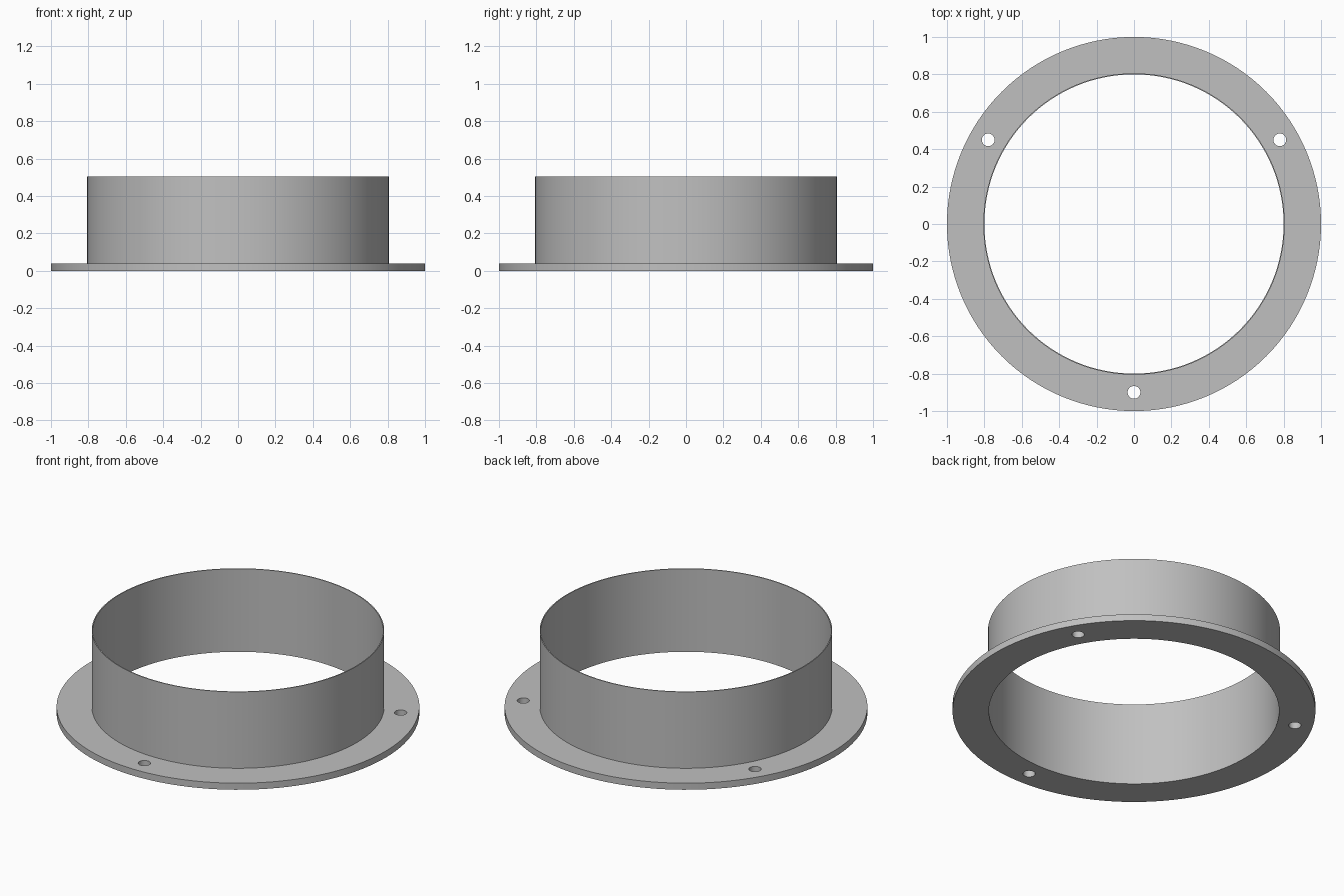
import bpy, bmesh, math
from mathutils import Matrix, Vector

cube = bpy.data.objects.get("Cube")
if cube:
    bpy.data.objects.remove(cube, do_unlink=True)

SEGMENTS = 128
OUTER, COLLAR, BORE = 1.0, 0.806, 0.8
FLANGE_H, TOTAL_H = 0.04, 0.505
HOLE_RING, HOLE_R = 0.9, 0.034

grey = bpy.data.materials.new("Plain grey")
grey.use_nodes = True
colour = (0.53, 0.53, 0.53, 1)
grey.diffuse_color = colour
grey.node_tree.nodes["Principled BSDF"].inputs["Base Color"].default_value = colour


def make_object(name, bm):
    bmesh.ops.recalc_face_normals(bm, faces=bm.faces)
    mesh = bpy.data.meshes.new(name)
    bm.to_mesh(mesh)
    bm.free()
    mesh.materials.append(grey)
    obj = bpy.data.objects.new(name, mesh)
    bpy.context.collection.objects.link(obj)
    return obj


# Flange and thin collar: one L-shaped section turned about z
section = [(BORE, 0), (OUTER, 0), (OUTER, FLANGE_H),
           (COLLAR, FLANGE_H), (COLLAR, TOTAL_H), (BORE, TOTAL_H)]
bm = bmesh.new()
verts = [bm.verts.new((r, 0, z)) for r, z in section]
edges = [bm.edges.new((v, verts[i - 1])) for i, v in enumerate(verts)]
bmesh.ops.spin(bm, geom=verts + edges, cent=(0, 0, 0), axis=(0, 0, 1),
               angle=math.tau, steps=SEGMENTS, use_merge=True)
bmesh.ops.remove_doubles(bm, verts=bm.verts, dist=0.0001)
flanged_collar = make_object("flanged_collar", bm)

# Three screw holes, evenly spaced, one at the front
bm = bmesh.new()
for i in range(3):
    a = math.radians(-90 + 120 * i)
    centre = Vector((math.cos(a), math.sin(a), 0)) * HOLE_RING
    bmesh.ops.create_cone(bm, cap_ends=True, segments=32, radius1=HOLE_R,
                          radius2=HOLE_R, depth=0.2,
                          matrix=Matrix.Translation(centre))
cutter = make_object("screw_hole_cutter", bm)
cutter.hide_render = True

cut = flanged_collar.modifiers.new("Screw holes", "BOOLEAN")
cut.operation = "DIFFERENCE"
cut.solver = "EXACT"
cut.object = cutter

# Apply the cut, then shade the round walls smooth with sharp rims
bpy.ops.object.select_all(action="DESELECT")
flanged_collar.select_set(True)
bpy.context.view_layer.objects.active = flanged_collar
bpy.ops.object.modifier_apply(modifier=cut.name)
bpy.data.objects.remove(cutter, do_unlink=True)
bpy.ops.object.shade_smooth_by_angle(angle=math.radians(30))
